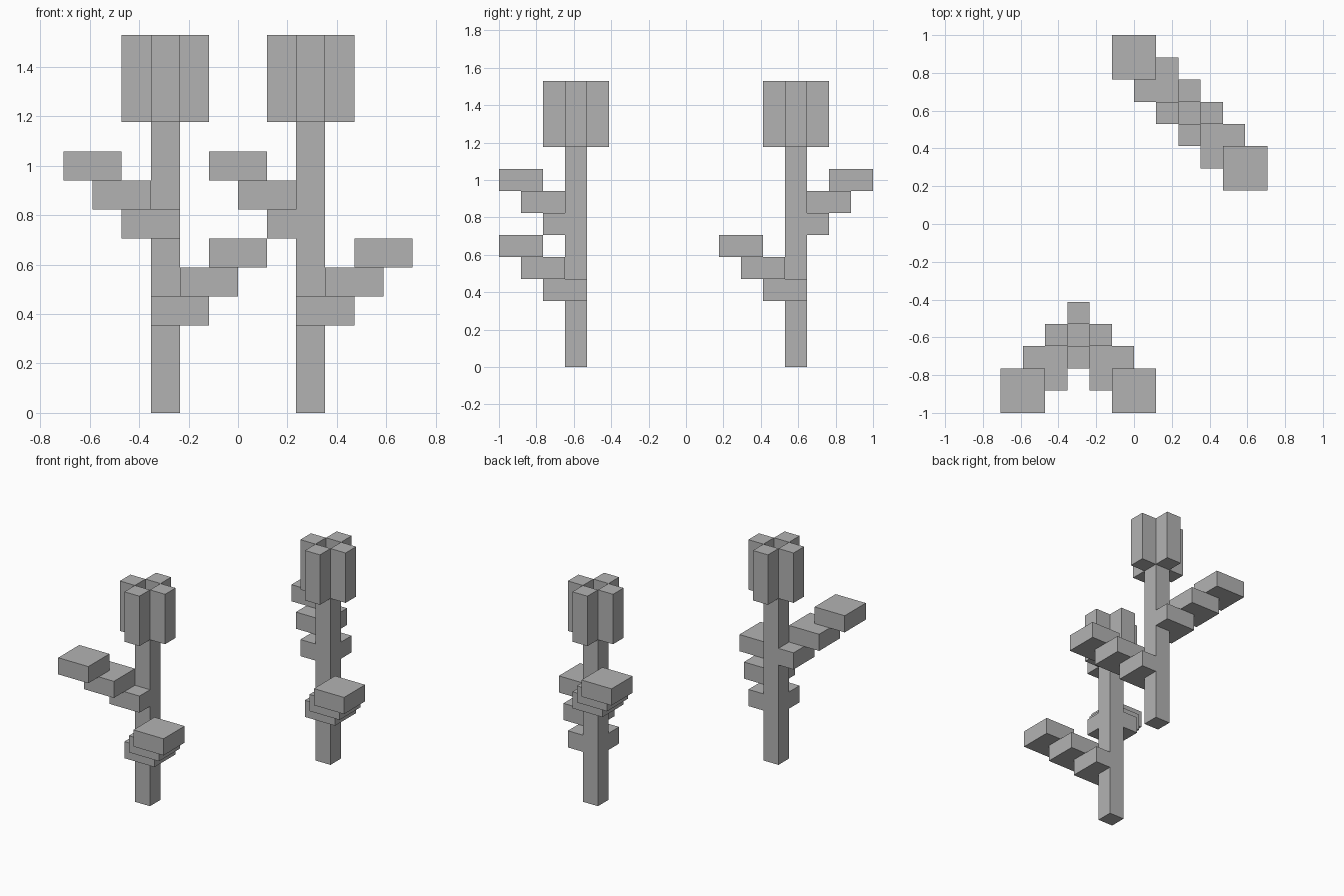
import bpy
import bmesh

default = bpy.data.objects.get("Cube")
if default:
    bpy.data.objects.remove(default, do_unlink=True)

U = 2 / 17  # one block unit

grey = bpy.data.materials.new("plain_grey")
grey.use_nodes = True
colour = (0.45, 0.45, 0.45, 1)
grey.diffuse_color = colour
grey.node_tree.nodes["Principled BSDF"].inputs["Base Color"].default_value = colour


def block(name, centre, size):
    """Add a flat-shaded box, measured in block units."""
    mesh = bpy.data.meshes.new(name)
    bm = bmesh.new()
    bmesh.ops.create_cube(bm, size=1)
    for v in bm.verts:
        for i in range(3):
            v.co[i] *= size[i] * U
    bm.to_mesh(mesh)
    bm.free()
    mesh.materials.append(grey)
    obj = bpy.data.objects.new(name, mesh)
    obj.location = [c * U for c in centre]
    bpy.context.collection.objects.link(obj)


def branch(name, x, y, z, dx, dy):
    """Three slabs climbing diagonally away from the stem."""
    for i in range(3):
        reach = i + 0.5
        block(f"{name}_{i + 1}", (x + dx * reach, y + dy * reach, z + i + 0.5), (2, 2, 1))


def plant(name, x, y, upper_dy):
    # Stem, reaching a little way up between the petals
    block(f"{name}_stem", (x, y, 5.5), (1, 1, 11))
    # Four upright petals around an open centre
    for side, dx, dy in (("left", 1, 0), ("right", -1, 0), ("back", 0, 1), ("front", 0, -1)):
        block(f"{name}_petal_{side}", (x + dx, y + dy, 11.5), (1, 1, 3))
    # Stepped branches
    branch(f"{name}_lower_branch", x, y, 3, 1, -1)
    branch(f"{name}_upper_branch", x, y, 6, -1, upper_dy)


plant("front_plant", -2.5, -5, -1)
plant("back_plant", 2.5, 5, 1)
